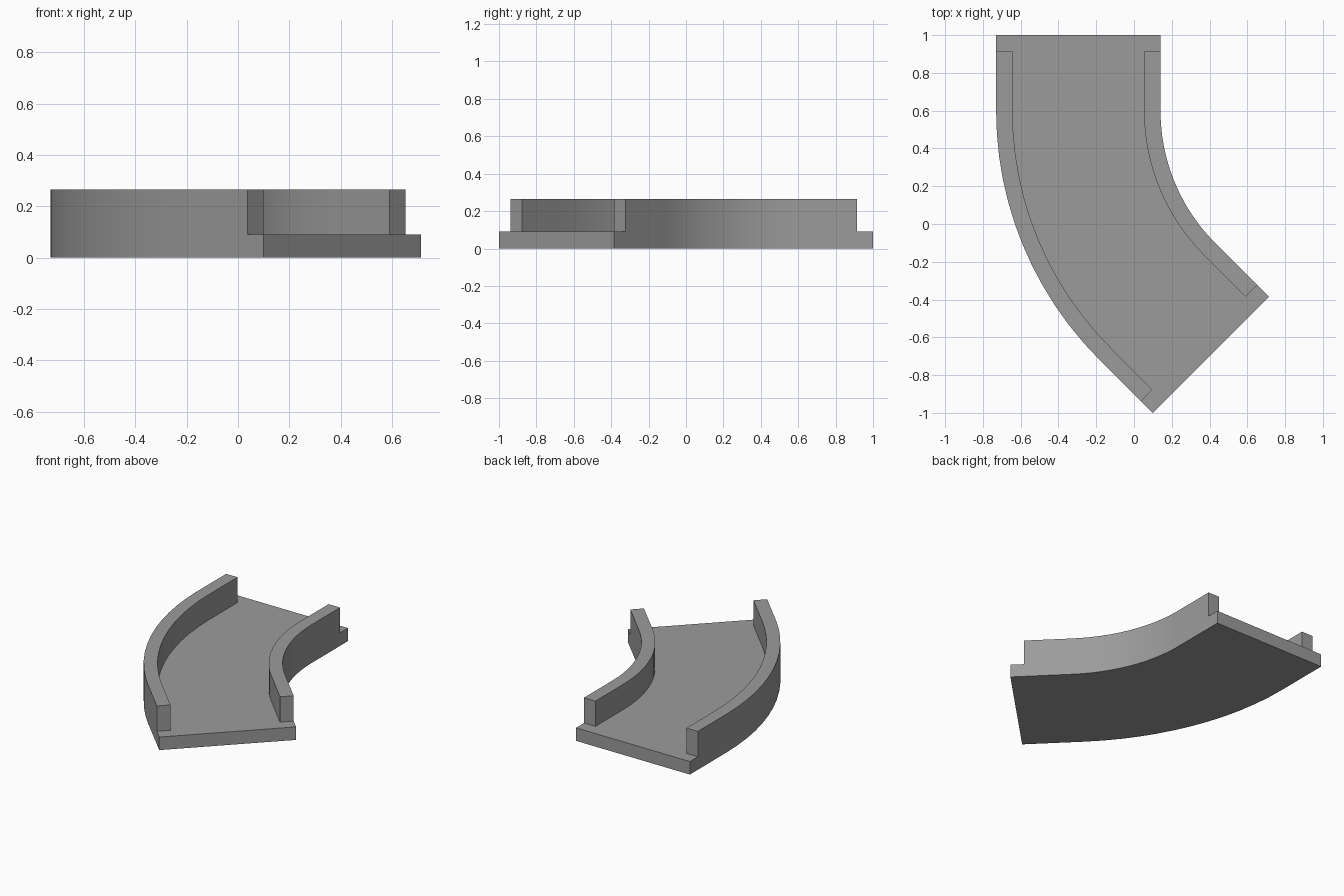
import bpy, bmesh
from math import sin, cos, pi

cube = bpy.data.objects.get("Cube")
if cube:
    bpy.data.objects.remove(cube)

grey = bpy.data.materials.new("stone_grey")
grey.use_nodes = True
colour = (0.33, 0.33, 0.33, 1)
grey.diffuse_color = colour
grey.node_tree.nodes["Principled BSDF"].inputs["Base Color"].default_value = colour

# Track layout: straight, 45 degree bend, straight
OUTER_X, WIDTH, STRAIGHT = -0.73, 0.87, 0.4
RADIUS, STEPS, TURN = 1.863, 12, pi / 4
CENTRE_X, CENTRE_Y = OUTER_X + RADIUS, 1 - STRAIGHT
FLOOR, TOP, WALL = 0.09, 0.265, 0.087


def edge_path(offset, trim):
    """Line parallel to the outer edge, shortened by trim at both ends."""
    r, run = RADIUS - offset, STRAIGHT - trim
    pts = [(CENTRE_X - r, CENTRE_Y + run)]
    for i in range(STEPS + 1):
        a = TURN * i / STEPS
        pts.append((CENTRE_X - r * cos(a), CENTRE_Y - r * sin(a)))
    x, y = pts[-1]
    pts.append((x + run * sin(TURN), y - run * cos(TURN)))
    return pts


def curved_slab(name, near, far, z0, z1, trim=0):
    """Solid strip between two parallel paths."""
    bm = bmesh.new()
    rings = []
    for (ax, ay), (bx, by) in zip(edge_path(near, trim), edge_path(far, trim)):
        corners = ((ax, ay, z0), (bx, by, z0), (bx, by, z1), (ax, ay, z1))
        rings.append([bm.verts.new(c) for c in corners])
    for r, s in zip(rings, rings[1:]):
        for k in range(4):
            n = (k + 1) % 4
            bm.faces.new((r[k], r[n], s[n], s[k]))
    bm.faces.new(rings[0])
    bm.faces.new(rings[-1])
    bmesh.ops.recalc_face_normals(bm, faces=bm.faces)
    mesh = bpy.data.meshes.new(name)
    bm.to_mesh(mesh)
    bm.free()
    mesh.materials.append(grey)
    obj = bpy.data.objects.new(name, mesh)
    bpy.context.collection.objects.link(obj)
    bpy.ops.object.select_all(action="DESELECT")
    obj.select_set(True)
    bpy.context.view_layer.objects.active = obj
    bpy.ops.object.shade_smooth_by_angle(angle=pi / 6)
    return obj


# Floor and the two guard walls
curved_slab("floor", 0, WIDTH, 0, FLOOR)
curved_slab("outer_wall", 0, WALL, FLOOR, TOP, WALL)
curved_slab("inner_wall", WIDTH - WALL, WIDTH, FLOOR, TOP, WALL)
